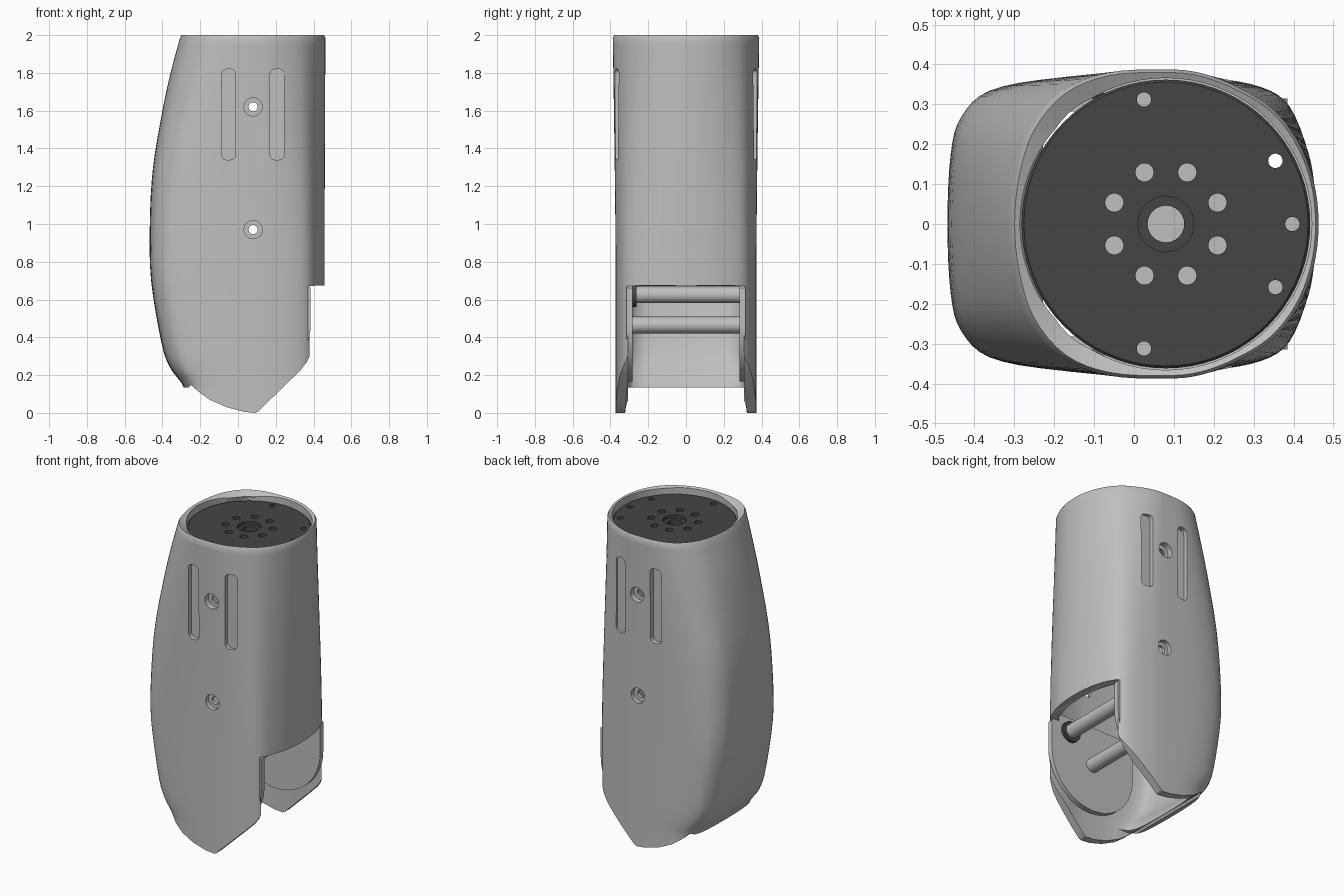
import bpy, bmesh, math
from mathutils import Vector

cube = bpy.data.objects.get("Cube")
if cube:
    bpy.data.objects.remove(cube, do_unlink=True)


def material(name, v):
    m = bpy.data.materials.new(name)
    m.use_nodes = True
    m.diffuse_color = (v, v, v, 1)
    bsdf = next(n for n in m.node_tree.nodes if n.type == 'BSDF_PRINCIPLED')
    bsdf.inputs["Base Color"].default_value = (v, v, v, 1)
    return m


LIGHT = material("light grey", 0.52)
DARK = material("dark grey", 0.06)
CX = 0.08  # axis of the round top and the screws


def new_object(name, bm, mat):
    me = bpy.data.meshes.new(name)
    bm.to_mesh(me)
    bm.free()
    me.materials.append(mat)
    ob = bpy.data.objects.new(name, me)
    bpy.context.collection.objects.link(ob)
    return ob


def activate(ob):
    bpy.ops.object.select_all(action='DESELECT')
    ob.select_set(True)
    bpy.context.view_layer.objects.active = ob


def smooth(ob):
    activate(ob)
    bpy.ops.object.shade_smooth_by_angle(angle=math.radians(32))


def apply_mod(ob, kind, **settings):
    mod = ob.modifiers.new("mod", kind)
    for k, v in settings.items():
        setattr(mod, k, v)
    activate(ob)
    bpy.ops.object.modifier_apply(modifier=mod.name)


def boolean(ob, cutter, op='DIFFERENCE'):
    apply_mod(ob, 'BOOLEAN', operation=op, object=cutter, solver='EXACT')
    bpy.data.objects.remove(cutter, do_unlink=True)


def prism(name, pts, a, b, axis='Y', mat=LIGHT):
    """Extrude a 2D outline from a to b: (x, z) along Y, or (x, y) along Z."""
    def place(p, d):
        return (p[0], d, p[1]) if axis == 'Y' else (p[0], p[1], d)
    bm = bmesh.new()
    face = bm.faces.new([bm.verts.new(place(p, a)) for p in pts])
    ext = bmesh.ops.extrude_face_region(bm, geom=[face])
    move = Vector(place((0, 0), b - a))
    bmesh.ops.translate(bm, vec=move, verts=[v for v in ext['geom'] if isinstance(v, bmesh.types.BMVert)])
    bmesh.ops.recalc_face_normals(bm, faces=bm.faces)
    return new_object(name, bm, mat)


def arc(cx, cy, r, a0=0, a1=360, n=32):
    full = abs(a1 - a0) == 360
    steps = n if full else n + 1
    return [(cx + r * math.cos(math.radians(a0 + (a1 - a0) * i / n)),
             cy + r * math.sin(math.radians(a0 + (a1 - a0) * i / n))) for i in range(steps)]


def catmull(pts, n, closed):
    """Smooth curve through points."""
    pts = [Vector(p) for p in pts]
    count, out = len(pts), []
    for i in range(count if closed else count - 1):
        def get(k):
            return pts[k % count] if closed else pts[max(0, min(count - 1, k))]
        p0, p1, p2, p3 = get(i - 1), get(i), get(i + 1), get(i + 2)
        for s in range(n):
            t = s / n
            out.append(0.5 * (2 * p1 + (p2 - p0) * t + (2 * p0 - 5 * p1 + 4 * p2 - p3) * t * t
                              + (3 * p1 - p0 - 3 * p2 + p3) * t ** 3))
    if not closed:
        out.append(pts[-1])
    return out


# Half cross-sections: right end to middle as (x, y), then middle to left end as (fraction, y)
RIGHT_LOW = [(.458, 0), (.453, .09), (.437, .18), (.39, .295), (.32, .343), (.2, .366)]
RIGHT_TOP = [(.463, 0), (.45, .11), (.41, .21), (.345, .29), (.26, .343), (.17, .378)]
LEFT_LOW = [(1, .372), (.5, .365), (.19, .335), (.06, .27), (.015, .18), (0, 0)]
LEFT_TOP = [(1, .388), (.63, .38), (.34, .335), (.13, .24), (.03, .12), (0, 0)]


def section(z, left):
    t = max(0, (z - .7) / 1.3) ** 1.4
    half = [Vector(a).lerp(Vector(b), t) for a, b in zip(RIGHT_LOW, RIGHT_TOP)]
    for a, b in zip(LEFT_LOW, LEFT_TOP):
        f, y = Vector(a).lerp(Vector(b), t)
        half.append(Vector((left + f * (CX - left), y)))
    ring = half + [Vector((p.x, -p.y)) for p in half[-2:0:-1]]
    return catmull(ring, 4, True)


# Shell: lofted tube, thickened inwards
LEFT_EDGE = [(-.02, -.27), (.13, -.285), (.24, -.36), (.37, -.405), (.7, -.46), (1, -.467),
             (1.3, -.45), (1.6, -.40), (1.8, -.357), (1.985, -.307)]
bm = bmesh.new()
rings = []
for z, left in catmull(LEFT_EDGE, 4, False):
    rings.append([bm.verts.new((p.x, p.y, z)) for p in section(z, left)])
rings.append([bm.verts.new((CX + (v.co.x - CX) * .98, v.co.y * .98, 2)) for v in rings[-1]])
for lo, hi in zip(rings, rings[1:]):
    for j in range(len(lo)):
        k = (j + 1) % len(lo)
        bm.faces.new((lo[j], lo[k], hi[k], hi[j]))
shell = new_object("shell", bm, LIGHT)
apply_mod(shell, 'SOLIDIFY', thickness=.05, offset=-1)

# Side outline with pointed cheeks and the notch under the right wall
outline = [(-.6, 2.1), (-.6, .125), (-.28, .125), (-.265, .13), (-.25, .148), (-.2, .105), (-.15, .07),
           (-.06, .03), (.03, .006), (.09, 0), (.105, .006), (.33, .225), (.365, .27), (.388, .32),
           (.394, .36), (.388, .5), (.388, .65), (.395, .668), (.41, .675), (.6, .675), (.6, 2.1)]
boolean(shell, prism("outline_cutter", outline, -.6, .6), 'INTERSECT')

# Opening between the cheeks
gap = [(-.6, -.2), (.6, -.2), (.6, .673), (.2, .673), (.2, .135), (-.6, .135)]
boolean(shell, prism("gap_cutter", gap, -.308, .308))

# Round seat for the output disc
boolean(shell, prism("seat_cutter", arc(CX, 0, .366, n=72), 1.86, 2.1, 'Z'))

# Slots and countersunk screw holes on both broad sides
for side in (-1, 1):
    for x in (-.05, .207):
        pts = []
        for cx, cz, a in ((x + .01, 1.793, 0), (x - .01, 1.793, 90), (x - .01, 1.367, 180), (x + .01, 1.367, 270)):
            pts += arc(cx, cz, .027, a, a + 90, 5)
        boolean(shell, prism("slot_cutter", pts, side * .347, side * .5))
    for z in (1.62, .97):
        boolean(shell, prism("screw_seat_cutter", arc(CX, z, .048), side * .345, side * .5))
        boolean(shell, prism("screw_hole_cutter", arc(CX, z, .024), side * .25, side * .5))
smooth(shell)

# Inner cheek liners with a round lower end
for side, name in ((-1, "front_cheek_liner"), (1, "back_cheek_liner")):
    pts = arc(CX, .47, .305, 180, 360, 32) + [(CX + .305, .66), (CX + .25, .72), (CX - .305, .72)]
    liner = prism(name, pts, side * .282, side * .315)
    smooth(liner)

# Cross rods and the dark collar
for name, x, z in (("upper_rod", .25, .625), ("lower_rod", CX, .465)):
    smooth(prism(name, arc(x, z, .044), -.29, .29))
smooth(prism("rod_collar", arc(.25, .625, .065), -.284, -.262, mat=DARK))

# Output disc at the top, with the light drive body below
disc = prism("output_disc", arc(CX, 0, .362, n=72), 1.90, 1.955, 'Z', DARK)
apply_mod(disc, 'BEVEL', width=.006, segments=1, limit_method='ANGLE')
body = prism("drive_body", arc(CX, 0, .345, n=64), 1.78, 1.899, 'Z')
holes = [(.14, 22.5 + 45 * i, .023) for i in range(8)]
holes += [(.317, a, .018) for a in (0, 30, -30, 100, -100)]
holes.append((0, 0, .046))
for r, a, size in holes:
    x, y = CX + r * math.cos(math.radians(a)), r * math.sin(math.radians(a))
    boolean(disc, prism("disc_hole_cutter", arc(x, y, size, n=24), 1.85, 2.1, 'Z'))
    if a == 30:
        boolean(body, prism("body_hole_cutter", arc(x, y, size, n=24), 1.7, 2.1, 'Z'))
boolean(disc, prism("hub_cutter", arc(CX, 0, .07), 1.935, 2.1, 'Z'))
smooth(disc)
smooth(body)
